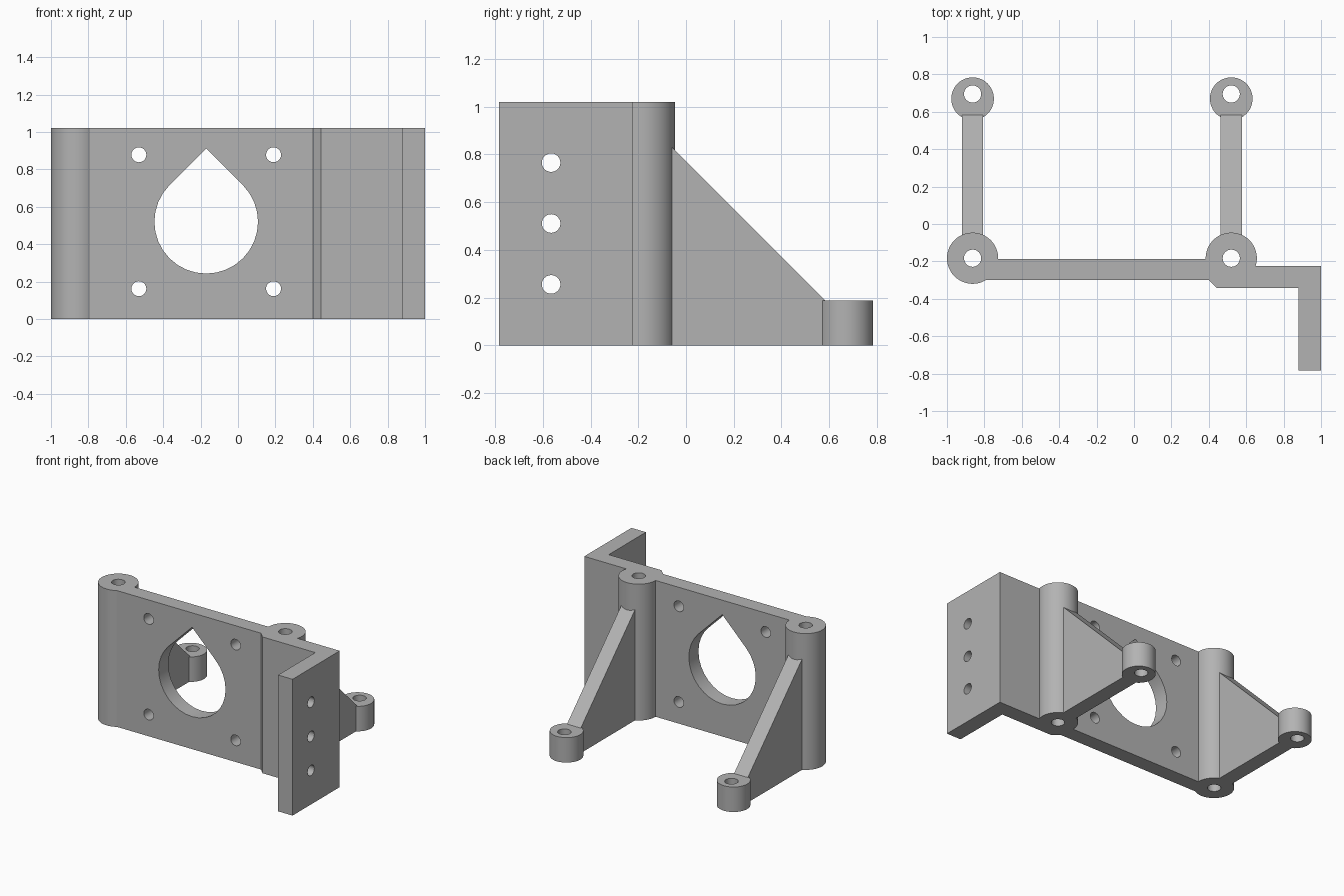
import bpy, bmesh
from math import sin, cos, pi, radians
from mathutils import Vector

if "Cube" in bpy.data.objects:
    bpy.data.objects.remove(bpy.data.objects["Cube"], do_unlink=True)

HEIGHT = 1.02
POST_X = (-0.863, 0.52)
POST_Y, BOSS_Y, BOSS_HOLE_Y = -0.183, 0.67, 0.695

grey = bpy.data.materials.new("plain grey")
grey.use_nodes = True
grey.diffuse_color = (0.45, 0.45, 0.45, 1)
grey.node_tree.nodes["Principled BSDF"].inputs["Base Color"].default_value = grey.diffuse_color


def prism(name, points, direction):
    """Extrude a closed 3D outline along a direction."""
    bm = bmesh.new()
    face = bm.faces.new([bm.verts.new(p) for p in points])
    new = bmesh.ops.extrude_face_region(bm, geom=[face])["geom"]
    verts = [v for v in new if isinstance(v, bmesh.types.BMVert)]
    bmesh.ops.translate(bm, verts=verts, vec=direction)
    bmesh.ops.recalc_face_normals(bm, faces=bm.faces)
    mesh = bpy.data.meshes.new(name)
    bm.to_mesh(mesh)
    bm.free()
    mesh.materials.append(grey)
    obj = bpy.data.objects.new(name, mesh)
    bpy.context.collection.objects.link(obj)
    return obj


def rod(name, centre, radius, direction, sides=48):
    """Cylinder starting at centre and running along an axis direction."""
    d = Vector(direction)
    u = d.orthogonal().normalized()
    v = d.normalized().cross(u)
    angles = [2 * pi * i / sides for i in range(sides)]
    ring = [Vector(centre) + radius * (u * cos(a) + v * sin(a)) for a in angles]
    return prism(name, ring, d)


def combine(target, other, operation):
    """Apply a boolean and drop the helper."""
    mod = target.modifiers.new("combine", 'BOOLEAN')
    mod.operation, mod.solver, mod.object = operation, 'EXACT', other
    bpy.context.view_layer.update()
    graph = bpy.context.evaluated_depsgraph_get()
    mesh = bpy.data.meshes.new_from_object(target.evaluated_get(graph))
    target.modifiers.clear()
    target.data = mesh
    bpy.data.objects.remove(other, do_unlink=True)


# Mounting plate with stepped arm and forward flange
outline = [(POST_X[0], -0.30), (0.40, -0.30), (0.443, -0.343), (0.88, -0.343),
           (0.88, -0.783), (1, -0.783), (1, -0.225), (POST_X[1], -0.225),
           (POST_X[1], -0.186), (POST_X[0], -0.186)]
bracket = prism("mounting_bracket", [(x, y, 0) for x, y in outline], (0, 0, HEIGHT))

# Posts, sloped ribs and rear bosses
for x in POST_X:
    combine(bracket, rod("post", (x, POST_Y, 0), 0.137, (0, 0, HEIGHT)), 'UNION')
    side = [(-0.12, 0), (-0.12, 0.89), (0.587, 0.183), (0.587, 0)]
    rib = prism("rib", [(x - 0.057, y, z) for y, z in side], (0.114, 0, 0))
    combine(rib, rod("boss", (x, BOSS_Y, 0), 0.114, (0, 0, 0.187)), 'UNION')
    combine(bracket, rib, 'UNION')

# Vertical bores through posts and bosses
for x in POST_X:
    for y in (POST_Y, BOSS_HOLE_Y):
        combine(bracket, rod("bore", (x, y, -0.1), 0.046, (0, 0, 1.3), 32), 'DIFFERENCE')

# Teardrop opening
cx, cz, r = -0.17, 0.52, 0.277
arc = [radians(135 + 270 * i / 24) for i in range(25)]
drop = [(cx + r * cos(a), -0.4, cz + r * sin(a)) for a in arc]
drop.append((cx, -0.4, cz + r * 2 ** 0.5))
combine(bracket, prism("teardrop_cutter", drop, (0, 0.4, 0)), 'DIFFERENCE')

# Screw holes around the opening
for dx in (-0.36, 0.36):
    for dz in (-0.358, 0.358):
        hole = rod("screw_hole", (cx + dx, -0.4, cz + dz), 0.04, (0, 0.4, 0), 24)
        combine(bracket, hole, 'DIFFERENCE')

# Flange holes
for z in (0.255, 0.51, 0.765):
    hole = rod("flange_hole", (0.8, -0.565, z), 0.039, (0.3, 0, 0), 24)
    combine(bracket, hole, 'DIFFERENCE')

bpy.ops.object.select_all(action='DESELECT')
bracket.select_set(True)
bpy.context.view_layer.objects.active = bracket
bpy.ops.object.shade_smooth_by_angle(angle=radians(20))
